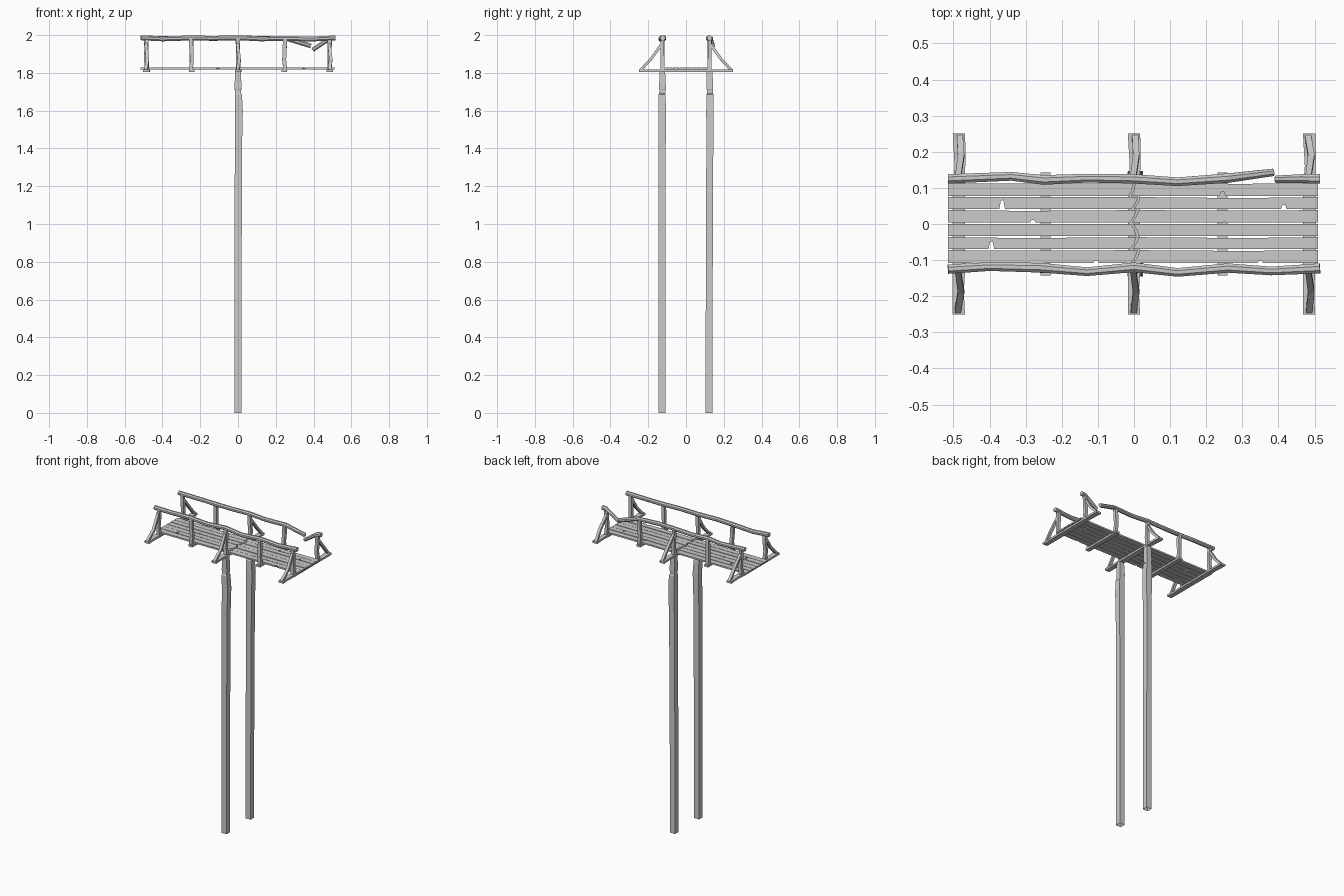
import bpy, bmesh, math, random
from mathutils import Vector

random.seed(4)


def finish(name, bm):
    bmesh.ops.recalc_face_normals(bm, faces=bm.faces)
    me = bpy.data.meshes.new(name)
    bm.to_mesh(me)
    bm.free()
    ob = bpy.data.objects.new(name, me)
    bpy.context.collection.objects.link(ob)
    return ob


def sweep(name, path, w, h, sides=4, cap_start=True):
    """Sweep a box (sides=4) or round section along a bent path.
    w, h: full section sizes, single values or one per point."""
    pts = [Vector(p) for p in path]
    n = len(pts)
    ws = w if isinstance(w, (list, tuple)) else [w] * n
    hs = h if isinstance(h, (list, tuple)) else [h] * n
    bm = bmesh.new()
    rings = []
    k = math.sqrt(2) if sides == 4 else 1.0
    for i, p in enumerate(pts):
        t = (pts[min(i + 1, n - 1)] - pts[max(i - 1, 0)]).normalized()
        ref = Vector((0, 1, 0)) if abs(t.x) > 0.6 else Vector((1, 0, 0))
        u = (ref - t * ref.dot(t)).normalized()
        v = t.cross(u)
        ring = []
        for s in range(sides):
            a = 2 * math.pi * (s + 0.5) / sides
            ring.append(bm.verts.new(p + u * (math.cos(a) * k * ws[i] / 2)
                                     + v * (math.sin(a) * k * hs[i] / 2)))
        rings.append(ring)
    for a, b in zip(rings, rings[1:]):
        for s in range(sides):
            t = (s + 1) % sides
            bm.faces.new((a[s], a[t], b[t], b[s]))
    if cap_start:
        bm.faces.new(rings[0])
    bm.faces.new(rings[-1])
    return finish(name, bm)


def slab(name, outline, z0, z1):
    """Extrude a flat outline upwards."""
    bm = bmesh.new()
    f = bm.faces.new([bm.verts.new((x, y, z0)) for x, y in outline])
    ext = bmesh.ops.extrude_face_region(bm, geom=[f])
    for v in ext["geom"]:
        if isinstance(v, bmesh.types.BMVert):
            v.co.z = z1
    return finish(name, bm)


# Two tall support poles, slightly warped and notched near the top
zs = [0, 0.4, 1.4, 1.6, 1.685, 1.69, 1.71, 1.715, 1.812]
cx = [0, 0, 0.002, 0.005, 0.002, 0, 0, 0, 0]
pw = [0.037, 0.037, 0.038, 0.041, 0.038, 0.033, 0.034, 0.037, 0.031]
cy_f = [-0.127, -0.127, -0.126, -0.125, -0.127, -0.126, -0.124, -0.124, -0.126]
cy_b = [0.122, 0.122, 0.126, 0.127, 0.127, 0.127, 0.127, 0.126, 0.125]
for name, cy in (("front_pole", cy_f), ("back_pole", cy_b)):
    sweep(name, list(zip(cx, cy, zs)), pw, [p * 0.97 for p in pw], cap_start=False)

# Cross beams under the deck: three long, two short
for i, (x, reach) in enumerate([(-0.485, 0.25), (-0.245, 0.142), (0, 0.25),
                                (0.245, 0.142), (0.485, 0.25)]):
    w = 0.017 if reach > 0.2 else 0.014
    o = [(x - w, -reach), (x + w, -reach), (x + w * 0.8, -0.19), (x + w, -0.13),
         (x + w, 0.14), (x + w * 1.1, 0.19), (x + w, reach), (x - w, reach),
         (x - w * 0.7, 0.16), (x - w, 0.10), (x - w, -0.16)]
    o = [(a, max(-reach, min(reach, b))) for a, b in o]
    if reach < 0.2:
        o = [o[0], o[1], (x + w, 0), (x + w, reach), (x - w, reach)]
    slab(f"cross_beam_{i}", o, 1.806, 1.819)

# Deck planks: six rows, each snapped across the middle, a few chipped edges
edges = [0.114, 0.076, 0.040, 0.002, -0.035, -0.071, -0.110]
snap = [(0.0, -0.011), (0.014, -0.004), (0.010, -0.010),
        (-0.006, 0.010), (0.010, -0.008), (0.014, -0.006)]
chips = {(0, 1): (0.245, 0.012), (1, 0): (-0.365, 0.025), (1, 1): (0.415, 0.012),
         (2, 0): (-0.28, 0.008), (4, 0): (-0.395, 0.022), (5, 0): (-0.105, 0.008),
         (5, 1): (0.35, 0.008)}
for r in range(6):
    top, bot = edges[r] - 0.0015, edges[r + 1] + 0.0015
    a, b = snap[r]
    mid = (top + bot) / 2
    for side in (0, 1):
        s = -1 if side == 0 else 1
        end = -0.515 if side == 0 else 0.51
        g = s * 0.003
        c, d = chips.get((r, side), (s * 0.25, 0.0015))
        sag = random.uniform(0.0, 0.003)
        o = [(end, top), (s * 0.3, top - sag), (a + g, top),
             ((a + b) / 2 + g + 0.003, mid), (b + g, bot)]
        notch = [(c + 0.008, bot), (c + 0.003, bot + d), (c - 0.004, bot + d * 0.9),
                 (c - 0.008, bot)]
        o += notch[::-1] if side else notch
        o.append((end, bot))
        z = random.uniform(-0.001, 0.001)
        slab(f"plank_{r}_{'left' if side == 0 else 'right'}", o, 1.818 + z, 1.828 + z)

# Railing posts, with outer braces at the long beams
for sy, label in ((-1, "front"), (1, "back")):
    for i, x in enumerate((-0.485, -0.247, 0, 0.247, 0.485)):
        j = random.uniform(-0.004, 0.004)
        y = sy * 0.125
        sweep(f"{label}_post_{i}", [(x + j, y, 1.812), (x - j, y, 1.87),
                                    (x, y + j / 2, 1.93), (x + j, y, 1.985)],
              [0.021, 0.019, 0.022, 0.020], [0.021, 0.020, 0.019, 0.020])
        if i % 2 == 0:
            sweep(f"{label}_brace_{i}", [(x - j, sy * 0.241, 1.814),
                                         (x + 0.006, sy * 0.188, 1.870),
                                         (x - 0.002, sy * 0.130, 1.950)],
                  [0.017, 0.018, 0.016], 0.015)

# Front handrail: one long crooked branch
sweep("front_rail", [(-0.515, -0.125, 1.986), (-0.40, -0.118, 1.980),
                     (-0.26, -0.121, 1.985), (-0.13, -0.132, 1.983),
                     (0.0, -0.120, 1.986), (0.12, -0.134, 1.980),
                     (0.26, -0.122, 1.983), (0.38, -0.130, 1.979),
                     (0.515, -0.123, 1.985)],
      [0.028, 0.026, 0.029, 0.026, 0.029, 0.026, 0.028, 0.026, 0.030], 0.028, 8)

# Back handrail: snapped, long piece sagging and short stub drooping
sweep("back_rail_long", [(-0.515, 0.125, 1.986), (-0.34, 0.132, 1.981),
                         (-0.25, 0.122, 1.985), (-0.13, 0.127, 1.982),
                         (0.0, 0.125, 1.986), (0.12, 0.117, 1.983),
                         (0.26, 0.127, 1.981), (0.385, 0.143, 1.943)],
      [0.028, 0.026, 0.029, 0.026, 0.028, 0.026, 0.028, 0.022], 0.027, 8)
sweep("back_rail_stub", [(0.395, 0.124, 1.922), (0.47, 0.126, 1.972),
                         (0.49, 0.125, 1.984), (0.515, 0.125, 1.985)],
      [0.022, 0.026, 0.028, 0.029], [0.024, 0.026, 0.028, 0.029], 8)
